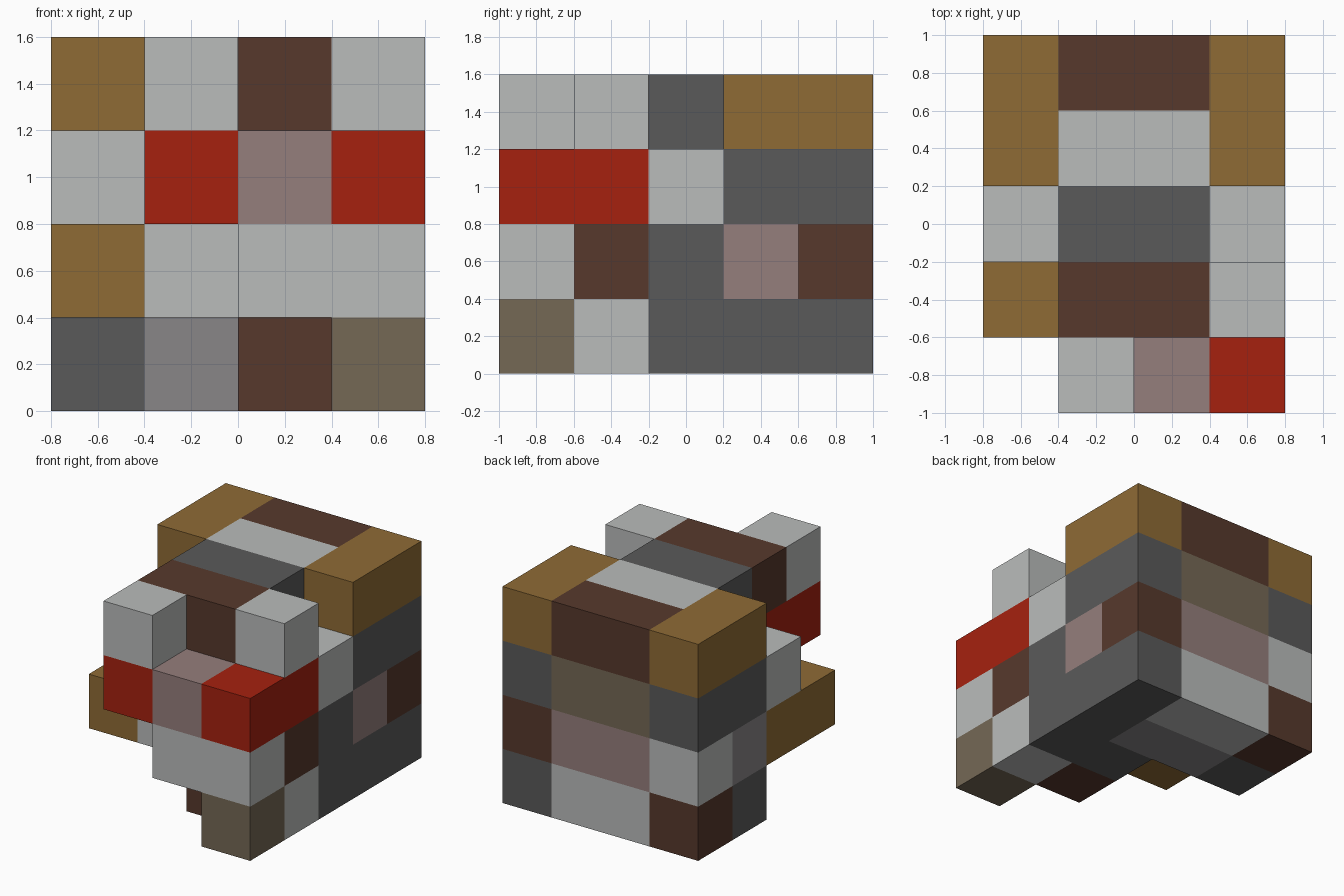
import bpy
import bmesh
from mathutils import Vector

cube = bpy.data.objects.get("Cube")
if cube:
    bpy.data.objects.remove(cube, do_unlink=True)

CELL = 0.4
COLS, ROWS = 4, 5


def linear(c):
    return c / 12.92 if c <= 0.04045 else ((c + 0.055) / 1.055) ** 2.4


def material(name, code):
    rgb = [linear(int(code[i:i + 2], 16) / 255) for i in (0, 2, 4)]
    mat = bpy.data.materials.new(name)
    mat.use_nodes = True
    mat.diffuse_color = (*rgb, 1)
    bsdf = mat.node_tree.nodes["Principled BSDF"]
    bsdf.inputs["Base Color"].default_value = (*rgb, 1)
    bsdf.inputs["Roughness"].default_value = 0.9
    return mat


pale = material("pale_grey", "babcbb")
dark = material("dark_grey", "5a5a5a")
mauve = material("mauve_grey", "898687")
gold = material("ochre", "8f6b35")
brown = material("dark_brown", "57392c")
khaki = material("khaki", "756855")
red = material("red", "a6210f")
pink = material("dusty_pink", "957e7c")

parts = {}   # part name -> material
cells = {}   # grid cell -> part name; later blocks replace earlier ones


def block(name, mat, corner, wide=1, deep=1, tall=1):
    """Claim a box of grid cells for a part."""
    parts[name] = mat
    for i in range(wide):
        for j in range(deep):
            for k in range(tall):
                cells[corner[0] + i, corner[1] + j, corner[2] + k] = name


def pair(name, mat, corner, **size):
    """Claim a block on the right edge and its mirror on the left edge."""
    x, y, z = corner
    block("right_" + name, mat, corner, **size)
    block("left_" + name, mat, (COLS - 1 - x, y, z), **size)


# Inner body
block("body_core", pale, (1, 1, 1), wide=2, deep=3, tall=2)

# Top of the head and back
block("brow", brown, (1, 1, 3), wide=2)
block("crown", dark, (1, 2, 3), wide=2)
block("nape", pale, (1, 3, 3), wide=2)
block("rear_ridge", brown, (1, 4, 3), wide=2)
pair("haunch_top", gold, (0, 3, 3), deep=2)
block("right_ear", pale, (1, 0, 3))
block("left_ear", pale, (3, 1, 3))

# Face
block("right_eye", red, (1, 0, 2), deep=2)
block("left_eye", red, (3, 0, 2), deep=2)
block("nose", pink, (2, 0, 2))
block("muzzle", pale, (2, 0, 1), wide=2)

# Flanks
pair("neck", pale, (0, 2, 2))
pair("haunch", dark, (0, 3, 2), deep=2)
block("right_arm", gold, (0, 1, 1), deep=2)
block("right_thigh", mauve, (0, 3, 1))
block("right_rear_patch", pale, (0, 4, 1))
block("left_cheek", brown, (3, 1, 1))
block("left_flank", dark, (3, 2, 1))
block("left_thigh", pink, (3, 3, 1))
block("left_rear_patch", brown, (3, 4, 1))

# Rear
block("rear_upper", khaki, (1, 4, 2), wide=2)
block("rear_middle", pink, (1, 4, 1), wide=2)
block("rear_lower", pale, (1, 4, 0), wide=2)

# Feet and underside
block("paw", khaki, (3, 0, 0))
block("front_leg", pale, (3, 1, 0))
block("inner_leg", brown, (2, 1, 0))
block("belly", dark, (2, 2, 0), wide=2)
block("under_belly", mauve, (1, 3, 0), wide=2)
block("left_rear_foot", dark, (3, 3, 0), deep=2)
block("right_rear_foot", dark, (0, 3, 0))
block("right_heel", brown, (0, 4, 0))


def build(name, mat):
    """Make a part from the faces not touching a neighbouring cell."""
    bm = bmesh.new()
    for cell in [c for c, owner in cells.items() if owner == name]:
        centre = Vector(cell) + Vector((0.5, 0.5, 0.5))
        for axis in range(3):
            for sign in (-1, 1):
                normal = Vector((0, 0, 0))
                normal[axis] = sign
                if tuple(int(a + b) for a, b in zip(cell, normal)) in cells:
                    continue
                u = Vector((0, 0, 0))
                u[(axis + 1) % 3] = 0.5
                v = normal.cross(u)
                mid = centre + normal / 2
                ring = (mid - u - v, mid + u - v, mid + u + v, mid - u + v)
                bm.faces.new([bm.verts.new(p) for p in ring])
    if bm.faces:
        bmesh.ops.remove_doubles(bm, verts=bm.verts, dist=0.001)
        bmesh.ops.translate(bm, verts=bm.verts, vec=(-COLS / 2, -ROWS / 2, 0))
        bmesh.ops.scale(bm, verts=bm.verts, vec=(CELL, CELL, CELL))
        mesh = bpy.data.meshes.new(name)
        bm.to_mesh(mesh)
        mesh.materials.append(mat)
        obj = bpy.data.objects.new(name, mesh)
        bpy.context.collection.objects.link(obj)
    bm.free()


for part_name, part_mat in parts.items():
    build(part_name, part_mat)
